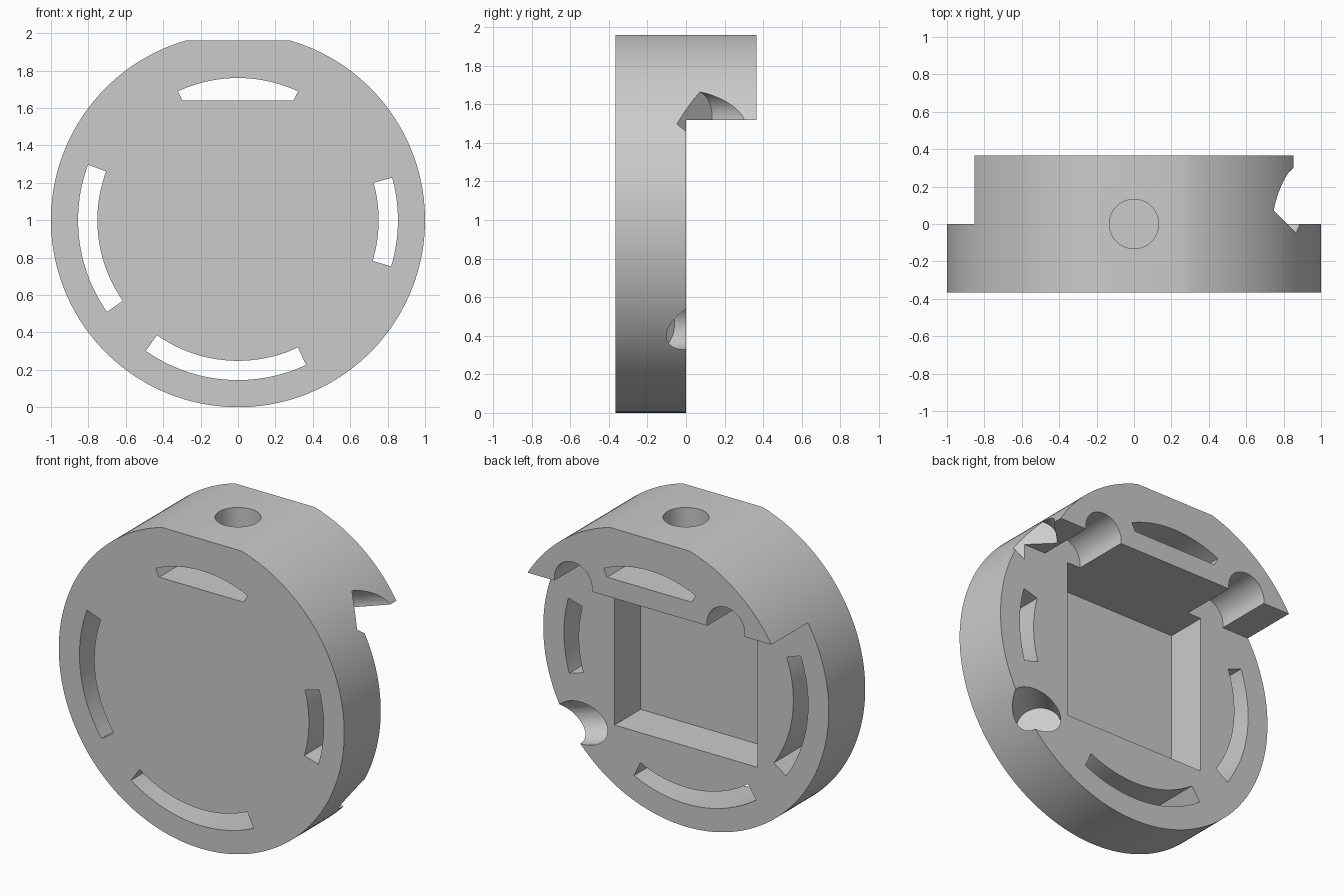
import bpy, bmesh, math
from mathutils import Vector

cube = bpy.data.objects.get("Cube")
if cube:
    bpy.data.objects.remove(cube, do_unlink=True)

CZ = 1.0          # disc centre height
HALF = 0.365      # half depth
LEDGE = 1.52      # underside of the thick upper part
HOLE_R = 0.132

grey = bpy.data.materials.new("plain grey")
grey.use_nodes = True
GREY = (0.6, 0.6, 0.6, 1)
grey.diffuse_color = GREY
grey.node_tree.nodes["Principled BSDF"].inputs["Base Color"].default_value = GREY


def finish(name, bm):
    bmesh.ops.recalc_face_normals(bm, faces=bm.faces)
    mesh = bpy.data.meshes.new(name)
    bm.to_mesh(mesh)
    bm.free()
    obj = bpy.data.objects.new(name, mesh)
    bpy.context.collection.objects.link(obj)
    mesh.materials.append(grey)
    return obj


def extrude_y(name, outline, y0, y1):
    """Prism from an x/z outline."""
    bm = bmesh.new()
    face = bm.faces.new([bm.verts.new((x, y0, z)) for x, z in outline])
    moved = bmesh.ops.extrude_face_region(bm, geom=[face])["geom"]
    bmesh.ops.translate(bm, vec=(0, y1 - y0, 0),
                        verts=[v for v in moved if isinstance(v, bmesh.types.BMVert)])
    return finish(name, bm)


def box(name, x0, x1, y0, y1, z0, z1):
    return extrude_y(name, [(x0, z0), (x1, z0), (x1, z1), (x0, z1)], y0, y1)


def drill(name, start, direction, length):
    """Flat-ended round cutter starting at its blind end."""
    d = Vector(direction).normalized()
    bm = bmesh.new()
    bmesh.ops.create_cone(bm, cap_ends=True, segments=48, radius1=HOLE_R,
                          radius2=HOLE_R, depth=length)
    obj = finish(name, bm)
    turn = d.to_track_quat('Z', 'Y').to_matrix().to_4x4()
    obj.data.transform(turn)
    obj.data.transform(turn.Translation(Vector(start) + d * length / 2))
    return obj


def arc(radius, a0, a1, n=32):
    angles = [math.radians(a0 + (a1 - a0) * i / n) for i in range(n + 1)]
    return [(radius * math.cos(a), CZ + radius * math.sin(a)) for a in angles]


# Round body with a flat on top
flat = math.degrees(math.asin(0.96))
body = extrude_y("round_housing", arc(1, 180 - flat, 360 + flat, 160), -HALF, HALF)

cutters = [
    # Step behind the lower plate, and the square pocket
    box("step_cut", -1.2, 1.2, 0, 0.6, -0.2, LEDGE),
    box("pocket_cut", -0.5, 0.5, -0.26, 0.2, 0.51, LEDGE),
    # Angled holes on the left rim
    drill("upper_rim_hole", (0.778, 0.042, 1.54), (1, 1, 0), 0.9),
    drill("lower_rim_hole", (0.583, -0.153, 0.46), (1, 1, 0), 0.9),
]
# Round grooves in the ledge
for x in (-0.535, 0.535):
    cutters.append(drill("ledge_groove", (x, 0, 1.54), (0, 1, 0), 0.6))

# Curved slots through the plate
for a0, a1 in ((159.7, 215), (234.8, 295.2), (-16.8, 15.4)):
    cutters.append(extrude_y("curved_slot", arc(0.855, a0, a1) + arc(0.752, a1, a0), -0.6, 0.6))
cutters.append(extrude_y("top_slot", [(0.297, 1.64)] + arc(0.76, 65, 115) + [(-0.297, 1.64)],
                         -0.6, 0.6))
# Upright hole from the flat into the top slot
cutters.append(drill("top_hole", (0, 0, 1.7), (0, 0, 1), 0.5))

# Cut everything out of the body
bpy.context.view_layer.objects.active = body
for cutter in cutters:
    mod = body.modifiers.new("cut", 'BOOLEAN')
    mod.operation = 'DIFFERENCE'
    mod.solver = 'EXACT'
    mod.object = cutter
    bpy.ops.object.modifier_apply(modifier=mod.name)
    bpy.data.objects.remove(cutter, do_unlink=True)

bpy.ops.object.select_all(action='DESELECT')
body.select_set(True)
bpy.ops.object.shade_smooth_by_angle(angle=math.radians(30))
